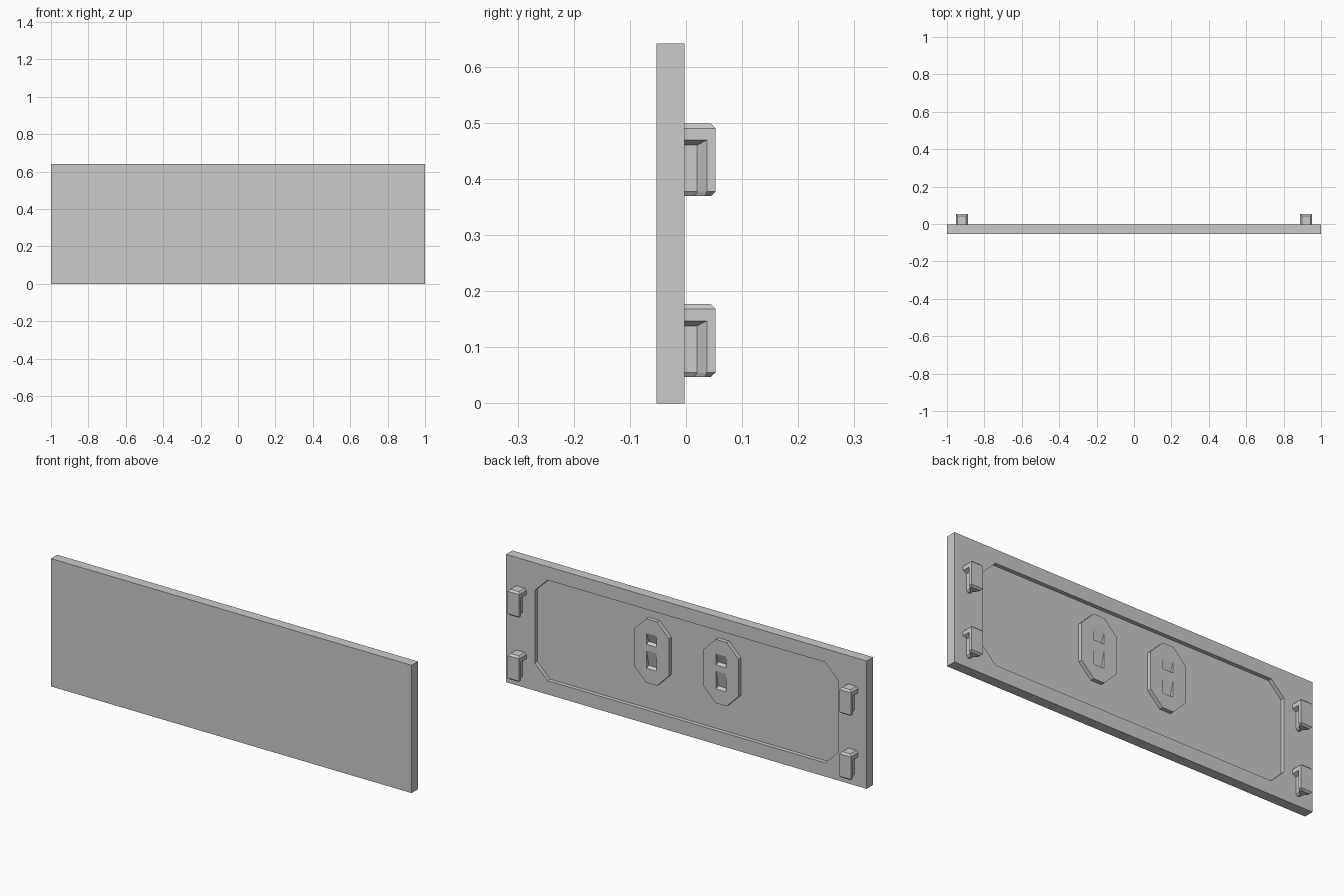
import bpy, bmesh

if "Cube" in bpy.data.objects:
    bpy.data.objects.remove(bpy.data.objects["Cube"])

BACK, FRONT, FLOOR = -0.003, -0.053, -0.023   # y of rim, front face, recess floor


def loft(name, rings):
    """Closed solid through rings that all have the same point count."""
    bm = bmesh.new()
    vs = [[bm.verts.new(p) for p in ring] for ring in rings]
    n = len(vs[0])
    for a, b in zip(vs, vs[1:]):
        for i in range(n):
            j = (i + 1) % n
            bm.faces.new((a[i], a[j], b[j], b[i]))
    bm.faces.new(vs[0])
    bm.faces.new(vs[-1])
    bmesh.ops.remove_doubles(bm, verts=bm.verts, dist=1e-5)
    bmesh.ops.recalc_face_normals(bm, faces=bm.faces)
    me = bpy.data.meshes.new(name)
    bm.to_mesh(me)
    bm.free()
    ob = bpy.data.objects.new(name, me)
    bpy.context.collection.objects.link(ob)
    return ob


def octagon(cx, cz, hx, hz, ch, y):
    pts = [(hx, hz - ch), (hx - ch, hz), (ch - hx, hz), (-hx, hz - ch),
           (-hx, ch - hz), (ch - hx, -hz), (hx - ch, -hz), (hx, ch - hz)]
    return [(cx + x, y, cz + z) for x, z in pts]


def rect(x0, x1, z0, z1, y):
    return [(x0, y, z0), (x1, y, z0), (x1, y, z1), (x0, y, z1)]


def cut(ob, cutter):
    mod = ob.modifiers.new("cut", 'BOOLEAN')
    mod.operation, mod.solver, mod.object = 'DIFFERENCE', 'EXACT', cutter
    bpy.context.view_layer.objects.active = ob
    bpy.ops.object.modifier_apply(modifier=mod.name)
    bpy.data.objects.remove(cutter)


# Main panel with a shallow chamfered-corner recess in its back
panel = loft("panel", [rect(-1, 1, 0, 0.641, y) for y in (FRONT, BACK)])
cut(panel, loft("recess_cutter",
                [octagon(0, 0.321, 0.84, 0.252, 0.07, y) for y in (FLOOR, 0.05)]))


# Pocket whose floor ramps from flush at the top to deep near the bottom
def ramp_pocket(cx, z0, z1):
    prof = [(0.02, z0), (BACK, z0), (BACK - 0.018, z0 + 0.008), (BACK, z1), (0.02, z1)]
    return loft("pocket_cutter", [[(cx + s * 0.028, y, z) for y, z in prof] for s in (-1, 1)])


# Raised octagonal bosses, each with two ramped pockets
for side, cx in (("left", -0.193), ("right", 0.193)):
    boss = loft("boss_" + side,
                [octagon(cx, 0.366, 0.097, 0.16, 0.067, y) for y in (FLOOR - 0.001, BACK)])
    for z0, z1 in ((0.278, 0.368), (0.398, 0.454)):
        cut(boss, ramp_pocket(cx, z0, z1))


# Clip cross-section: narrow core at the panel, flaring to a wide outer plate
def clip_ring(cx, z, core, core_y, half, flare_y, front):
    pts = [(core, BACK - 0.001), (core, core_y), (half, flare_y), (half, front)]
    pts += [(-x, y) for x, y in reversed(pts)]
    return [(cx + x, y, z) for x, y in pts]


# Four clips near the ends
for side, cx in (("left", -0.92), ("right", 0.92)):
    for level, z in (("lower", 0.047), ("upper", 0.369)):
        loft(f"clip_{level}_{side}", [
            clip_ring(cx, z, 0.006, 0.015, 0.023, 0.034, 0.044),
            clip_ring(cx, z + 0.008, 0.012, 0.02, 0.032, 0.037, 0.053),
            clip_ring(cx, z + 0.091, 0.012, 0.02, 0.032, 0.037, 0.053),
            clip_ring(cx, z + 0.1, 0.032, 0.037, 0.032, 0.037, 0.053),
            clip_ring(cx, z + 0.121, 0.032, 0.037, 0.032, 0.037, 0.053),
            clip_ring(cx, z + 0.13, 0.023, 0.037, 0.023, 0.037, 0.044),
        ])
